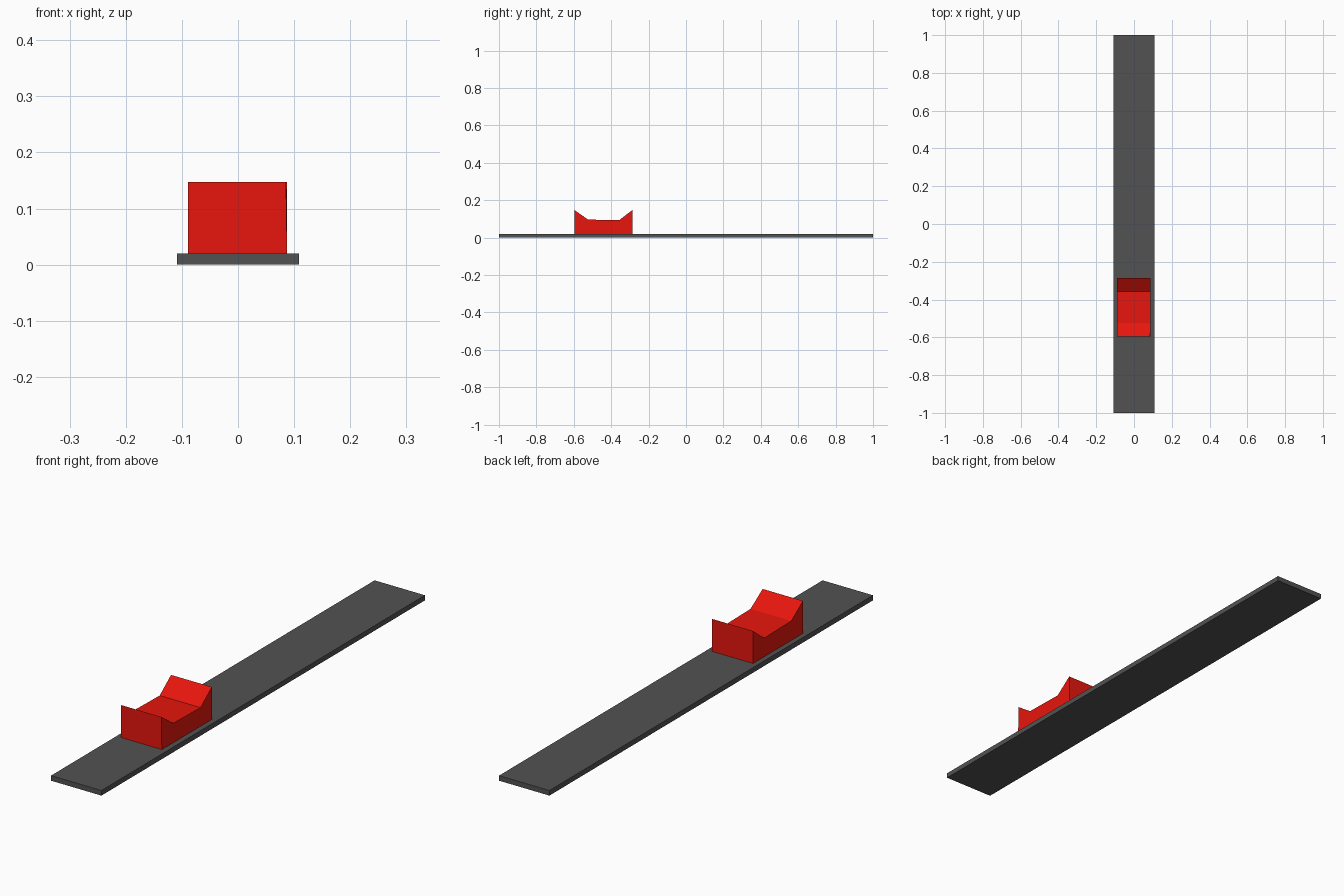
import bpy

if "Cube" in bpy.data.objects:
    bpy.data.objects.remove(bpy.data.objects["Cube"])


def material(name, color):
    mat = bpy.data.materials.new(name)
    mat.diffuse_color = color
    mat.use_nodes = True
    mat.node_tree.nodes["Principled BSDF"].inputs["Base Color"].default_value = mat.diffuse_color
    return mat


def extrude_profile(name, profile, x0, x1, mat):
    """Extrude a (y, z) side profile from x0 to x1."""
    n = len(profile)
    verts = [(x, y, z) for x in (x0, x1) for y, z in profile]
    faces = [tuple(reversed(range(n))), tuple(range(n, 2 * n))]
    faces += [(i, (i + 1) % n, (i + 1) % n + n, i + n) for i in range(n)]
    mesh = bpy.data.meshes.new(name)
    mesh.from_pydata(verts, [], faces)
    mesh.materials.append(mat)
    obj = bpy.data.objects.new(name, mesh)
    bpy.context.collection.objects.link(obj)
    return obj


dark = material("dark_grey", (0.085, 0.085, 0.085, 1))
red = material("red", (0.8, 0.008, 0.004, 1))

# Long flat board
extrude_profile("board", [(-1, 0), (1, 0), (1, 0.02), (-1, 0.02)], -0.109, 0.109, dark)

# Cradle block with raised, sloping ends
cradle = extrude_profile("cradle_block", [
    (-0.596, 0.02), (-0.287, 0.02), (-0.287, 0.147),
    (-0.357, 0.093), (-0.524, 0.096), (-0.596, 0.147)], -0.089, 0.0875, red)

# Front upper right corner leans in very slightly
cradle.data.vertices[11].co.x = 0.0855
